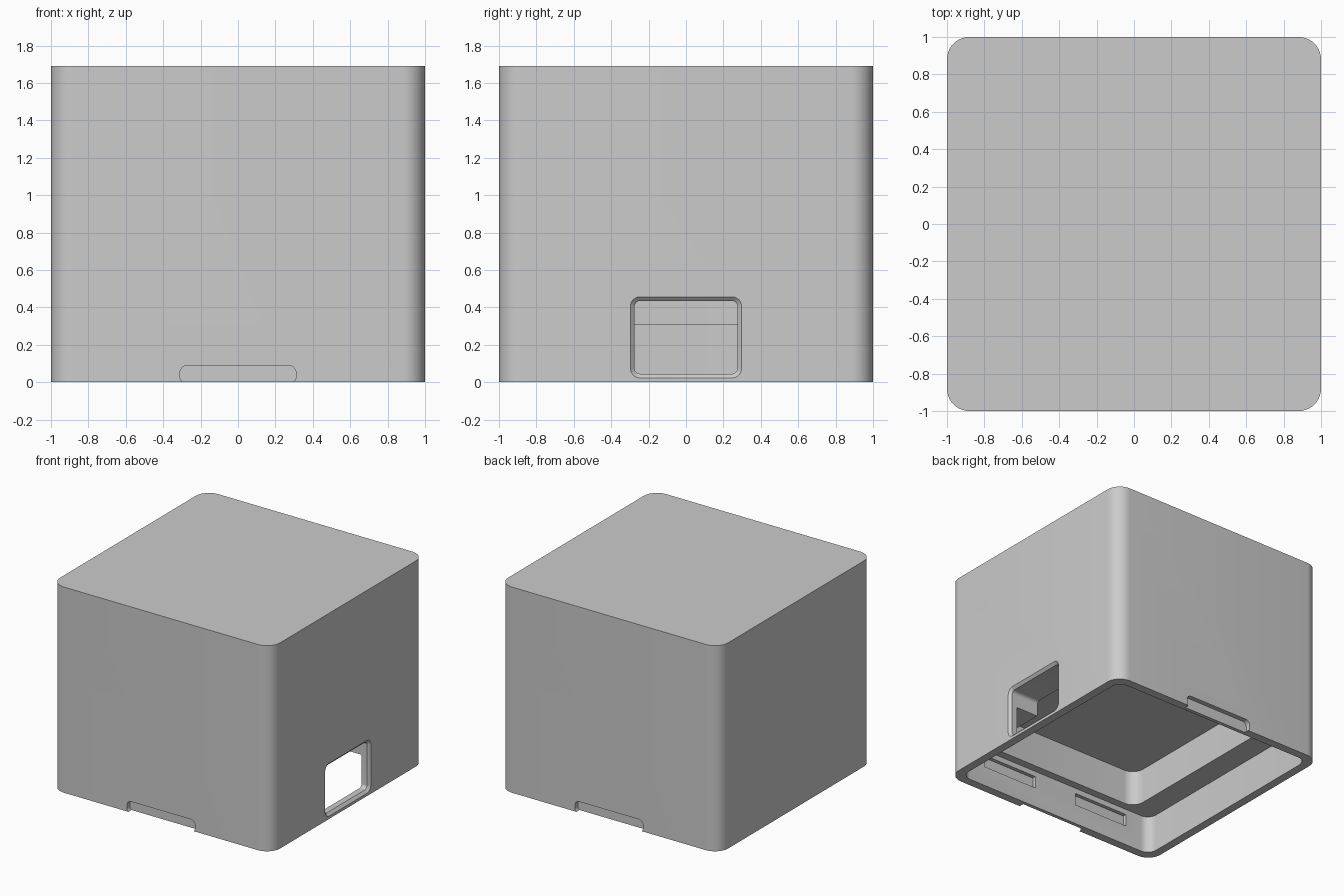
import bpy, bmesh, math
from mathutils import Vector

cube = bpy.data.objects.get("Cube")
if cube:
    bpy.data.objects.remove(cube, do_unlink=True)

grey = bpy.data.materials.new("plain_grey")
grey.use_nodes = True
colour = (0.6, 0.6, 0.6, 1)
grey.diffuse_color = colour
grey.node_tree.nodes["Principled BSDF"].inputs["Base Color"].default_value = colour


def outline(w, h, r, steps=10):
    """Rounded rectangle as a list of (u, v) points."""
    pts = []
    for q, (su, sv) in enumerate([(1, 1), (-1, 1), (-1, -1), (1, -1)]):
        for i in range(steps + 1):
            a = math.pi / 2 * (q + i / steps)
            pts.append((su * (w / 2 - r) + r * math.cos(a),
                        sv * (h / 2 - r) + r * math.sin(a)))
    return pts


def prism(name, axis, size, r, centre, depth, flare=0):
    """Rounded prism along an axis; its positive end grows by flare."""
    place = {"X": lambda u, v, d: (d, u, v),
             "Y": lambda u, v, d: (u, d, v),
             "Z": lambda u, v, d: (u, v, d)}[axis]
    bm = bmesh.new()
    rings = []
    for d, grow in ((-depth / 2, 0), (depth / 2, flare)):
        pts = outline(size[0] + 2 * grow, size[1] + 2 * grow, r + grow)
        rings.append([bm.verts.new(Vector(place(u, v, d)) + Vector(centre)) for u, v in pts])
    low, high = rings
    bm.faces.new(low)
    bm.faces.new(high)
    n = len(low)
    for i in range(n):
        j = (i + 1) % n
        bm.faces.new((low[i], low[j], high[j], high[i]))
    bmesh.ops.recalc_face_normals(bm, faces=bm.faces)
    mesh = bpy.data.meshes.new(name)
    bm.to_mesh(mesh)
    bm.free()
    mesh.materials.append(grey)
    ob = bpy.data.objects.new(name, mesh)
    bpy.context.collection.objects.link(ob)
    return ob


# Main block with rounded upright edges
height = 1.69
body = prism("box_cover", "Z", (2, 2), 0.12, (0, 0, height / 2), height)
bpy.context.view_layer.objects.active = body
body.select_set(True)


def carve(cutter):
    cutter.hide_render = True
    mod = body.modifiers.new(cutter.name, "BOOLEAN")
    mod.operation = "DIFFERENCE"
    mod.solver = "EXACT"
    mod.object = cutter
    bpy.ops.object.modifier_apply(modifier=mod.name)
    bpy.data.objects.remove(cutter, do_unlink=True)


# Stepped hollow open at the bottom
carve(prism("lower_hollow", "Z", (1.86, 1.86), 0.08, (0, 0, 0.105), 0.41))
carve(prism("upper_hollow", "Z", (1.46, 1.73), 0.1, (0, 0, 0.4), 0.4))

# Side window with a chamfered lip
carve(prism("window_tunnel", "X", (0.55, 0.39), 0.03, (0.85, 0, 0.24), 0.5))
carve(prism("window_lip", "X", (0.55, 0.39), 0.03, (1.0, 0, 0.24), 0.04, flare=0.044))

# Finger grips outside and snap slots inside, front and back
for side in (-1, 1):
    carve(prism("finger_grip", "Y", (0.62, 0.1), 0.04, (0, side, 0.04), 0.08))
    for x in (-0.45, 0.45):
        carve(prism("snap_slot", "Y", (0.5, 0.1), 0.002, (x, side * 0.93, 0.215), 0.06))

bpy.ops.object.shade_smooth_by_angle(angle=math.radians(30))
